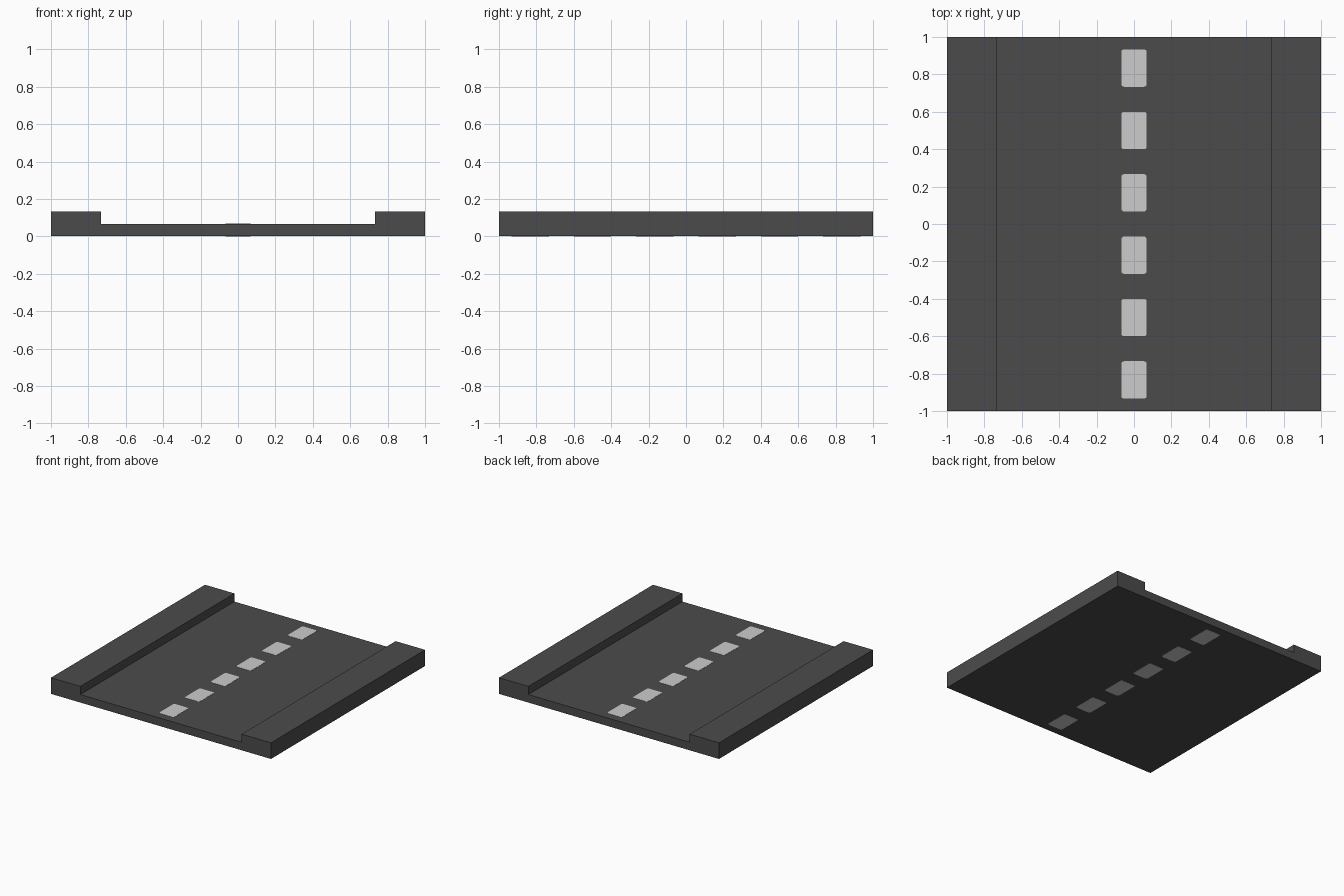
import bpy
import bmesh
import math

cube = bpy.data.objects.get("Cube")
if cube:
    bpy.data.objects.remove(cube, do_unlink=True)

HALF = 1.0           # half width and half length of the tile
CURB_X = 0.733       # inner edge of each raised curb
ROAD_Z = 0.067       # road surface height
CURB_Z = 0.134       # curb height
SKIN = 0.0015        # how far painted dashes sit proud


def material(name, grey):
    mat = bpy.data.materials.new(name)
    mat.use_nodes = True
    colour = (grey, grey, grey, 1.0)
    mat.diffuse_color = colour
    bsdf = mat.node_tree.nodes["Principled BSDF"]
    bsdf.inputs["Base Color"].default_value = colour
    bsdf.inputs["Roughness"].default_value = 0.9
    return mat


def prism(name, outline, direction, mat):
    """Extrude a closed outline of 3D points along a direction."""
    bm = bmesh.new()
    face = bm.faces.new([bm.verts.new(p) for p in outline])
    result = bmesh.ops.extrude_face_region(bm, geom=[face], use_keep_orig=True)
    moved = [v for v in result["geom"] if isinstance(v, bmesh.types.BMVert)]
    bmesh.ops.translate(bm, verts=moved, vec=direction)
    bmesh.ops.recalc_face_normals(bm, faces=bm.faces)
    mesh = bpy.data.meshes.new(name)
    bm.to_mesh(mesh)
    bm.free()
    mesh.materials.append(mat)
    obj = bpy.data.objects.new(name, mesh)
    bpy.context.collection.objects.link(obj)
    return obj


def rounded_rect(cx, cy, hx, hy, r, z, steps=3):
    points = []
    for i, (sx, sy) in enumerate([(1, 1), (-1, 1), (-1, -1), (1, -1)]):
        for k in range(steps + 1):
            a = math.pi / 2 * (i + k / steps)
            points.append((cx + sx * (hx - r) + r * math.cos(a),
                           cy + sy * (hy - r) + r * math.sin(a), z))
    return points


asphalt = material("dark asphalt", 0.0704)
paint = material("light grey paint", 0.604)

# Road slab with a raised curb along both sides
right_half = [(HALF, SKIN), (HALF, CURB_Z), (CURB_X, CURB_Z), (CURB_X, ROAD_Z)]
section = right_half + [(-x, z) for x, z in reversed(right_half)]
prism("road_with_curbs", [(x, -HALF, z) for x, z in section], (0, 2 * HALF, 0), asphalt)

# Centre line dashes on the top and the underside
for i in range(6):
    y = (i - 2.5) / 3
    for side, z in (("top", ROAD_Z - SKIN), ("underside", 0.0)):
        prism(f"{side}_dash_{i + 1}", rounded_rect(0, y, 0.068, 0.1, 0.015, z),
              (0, 0, 2 * SKIN), paint)
